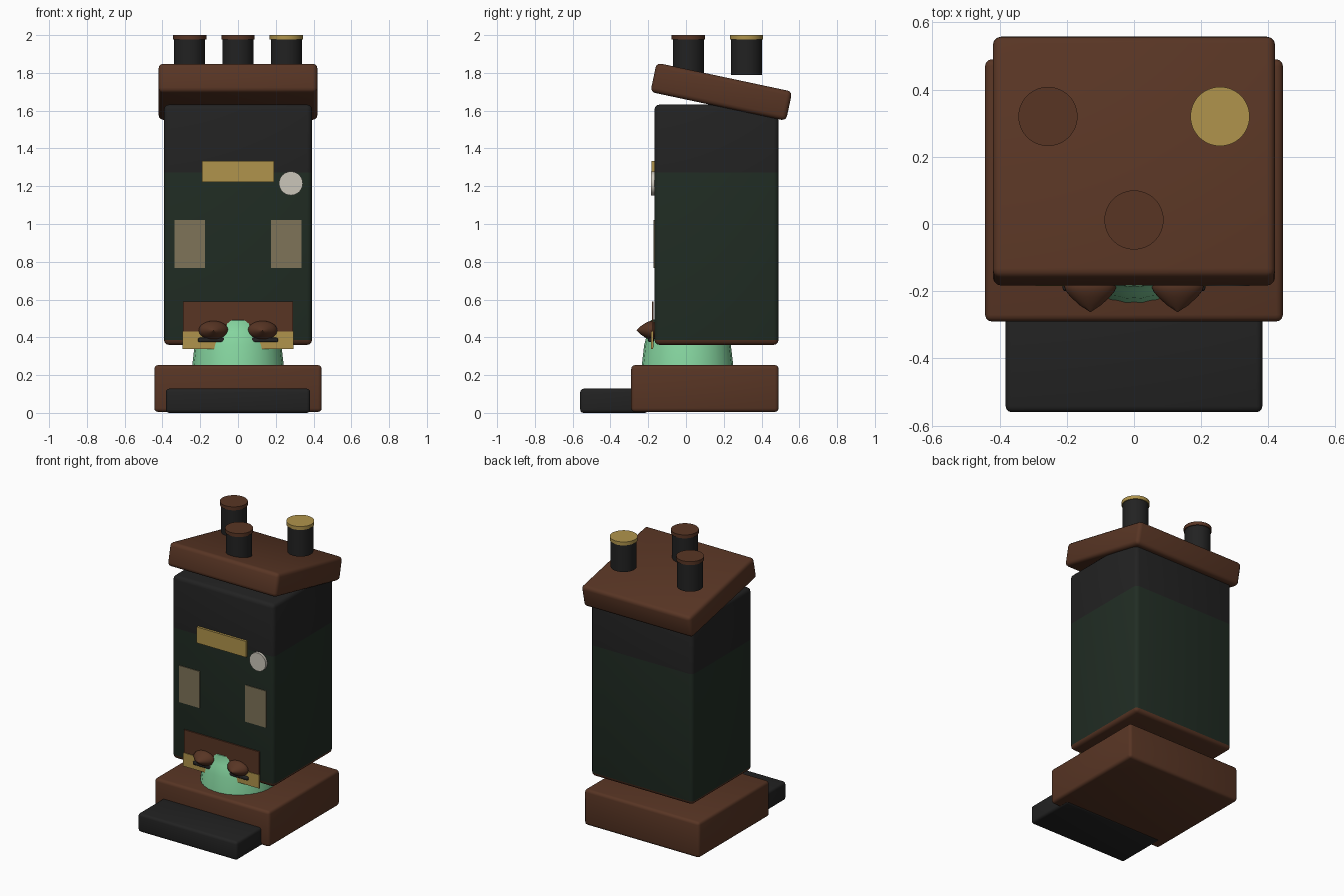
import bpy, bmesh, math
from mathutils import Matrix, Vector

old = bpy.data.objects.get("Cube")
if old:
    bpy.data.objects.remove(old, do_unlink=True)


def material(name, *srgb):
    lin = [((c / 255 + 0.055) / 1.055) ** 2.4 for c in srgb] + [1]
    m = bpy.data.materials.new(name)
    m.use_nodes = True
    m.diffuse_color = lin
    m.node_tree.nodes["Principled BSDF"].inputs["Base Color"].default_value = lin
    return m


BROWN = material("brown", 88, 53, 36)
BLACK = material("charcoal", 34, 34, 34)
GREEN = material("dark green", 33, 45, 36)
GOLD = material("gold", 176, 148, 76)
TAN = material("dull tan", 126, 115, 88)
WHITE = material("off white", 203, 198, 186)
MINT = material("mint", 134, 214, 160)


def finish(name, bm, mats, smooth=True):
    bmesh.ops.recalc_face_normals(bm, faces=bm.faces)
    me = bpy.data.meshes.new(name)
    bm.to_mesh(me)
    bm.free()
    ob = bpy.data.objects.new(name, me)
    bpy.context.collection.objects.link(ob)
    for m in mats:
        me.materials.append(m)
    if smooth:
        bpy.ops.object.select_all(action='DESELECT')
        bpy.context.view_layer.objects.active = ob
        ob.select_set(True)
        bpy.ops.object.shade_smooth_by_angle(angle=math.radians(40))
    return ob


def box_mesh(x, y, z, bevel=0):
    """Box from (min, max) ranges with rounded edges."""
    bm = bmesh.new()
    bmesh.ops.create_cube(bm, size=1)
    for v in bm.verts:
        v.co = Vector([(a + b) / 2 + c * (b - a) for c, (a, b) in zip(v.co, (x, y, z))])
    if bevel:
        bmesh.ops.bevel(bm, geom=bm.edges[:], offset=bevel, segments=3,
                        profile=0.5, affect='EDGES')
    return bm


def box(name, x, y, z, mat, bevel=0):
    return finish(name, box_mesh(x, y, z, bevel), [mat], bevel > 0)


def lathe(name, profile, mat, loc, segs=48, scale=(1, 1, 1), tilt=0, ridge=0):
    """Spin (radius, height) points round z, with optional fine ridges."""
    bm = bmesh.new()
    rings = []
    for r, h in profile:
        ring = []
        for i in range(segs):
            a = math.tau * i / segs
            rr = r + ridge * (1 if i % 2 else -1)
            ring.append(bm.verts.new((rr * math.sin(a), -rr * math.cos(a), h)))
        rings.append(ring)
    for lo, hi in zip(rings, rings[1:]):
        for i in range(segs):
            j = (i + 1) % segs
            bm.faces.new((lo[i], lo[j], hi[j], hi[i]))
    bm.faces.new(rings[0])
    bm.faces.new(rings[-1])
    bmesh.ops.transform(bm, verts=bm.verts, matrix=Matrix.Translation(loc)
                        @ Matrix.Rotation(tilt, 4, 'X') @ Matrix.Diagonal((*scale, 1)))
    return finish(name, bm, [mat])


# Base and front tray
box("base", (-.443, .443), (-.29, .49), (.005, .253), BROWN, .02)
box("front_tray", (-.382, .382), (-.56, -.2), (0, .128), BLACK, .018)

# Body, cut into brown foot, green middle and charcoal top
bm = box_mesh((-.392, .392), (-.167, .49), (.36, 1.632), .026)
for h in (.385, 1.272):
    bmesh.ops.bisect_plane(bm, geom=bm.verts[:] + bm.edges[:] + bm.faces[:],
                           plane_co=(0, 0, h), plane_no=(0, 0, 1))
for f in bm.faces:
    h = f.calc_center_median().z
    f.material_index = 0 if h < .385 else 1 if h < 1.272 else 2
finish("body", bm, [BROWN, GREEN, BLACK])

# Sloping roof
roof = box("roof", (-.42, .42), (-.367, .367), (-.079, .079), BROWN, .025)
roof.location = (0, .187, 1.70)
roof.rotation_euler.x = math.radians(-12)

# Pipes with caps
for side, x, y, cap in (("front", 0, .012, BROWN), ("right", -.256, .32, BROWN),
                        ("left", .256, .32, GOLD)):
    base = 1.75 if side == "front" else 1.788
    lathe(side + "_pipe", [(.082, base), (.082, 1.98)], BLACK, (x, y, 0))
    lathe(side + "_pipe_cap", [(.088, 1.976), (.088, 2)], cap, (x, y, 0))

# Front plates and round button
box("name_plate", (-.19, .19), (-.183, -.165), (1.222, 1.333), GOLD)
lathe("button", [(.063, 0), (.063, .02)], WHITE, (.28, -.165, 1.215), tilt=math.pi / 2)
box("lower_panel", (-.29, .29), (-.181, -.172), (.345, .59), BROWN)
box("lower_band", (-.293, .293), (-.185, -.176), (.337, .431), GOLD)

# Ridged bell between base and body
lathe("bell", [(.242, .25), (.229, .36), (.218, .40), (.208, .43), (.198, .455),
               (.194, .49), (.15, .5)], MINT, (0, .008, 0), segs=64, ridge=.0015)

# Paired windows, pointed knobs and their ledges
for side, s in (("left", 1), ("right", -1)):
    box(side + "_window", sorted((s * .175, s * .335)), (-.172, -.165), (.767, 1.022), TAN)
    lathe(side + "_knob", [(.9, .165), (1, .185), (.93, .2), (.74, .218), (.4, .242), (.01, .262)],
          BROWN, (s * .13, 0, .437), segs=32, scale=(.078, .05, 1), tilt=math.pi / 2)
    box(side + "_ledge", sorted((s * .055, s * .212)), (-.2, -.17), (.374, .398), BLACK, .008)
